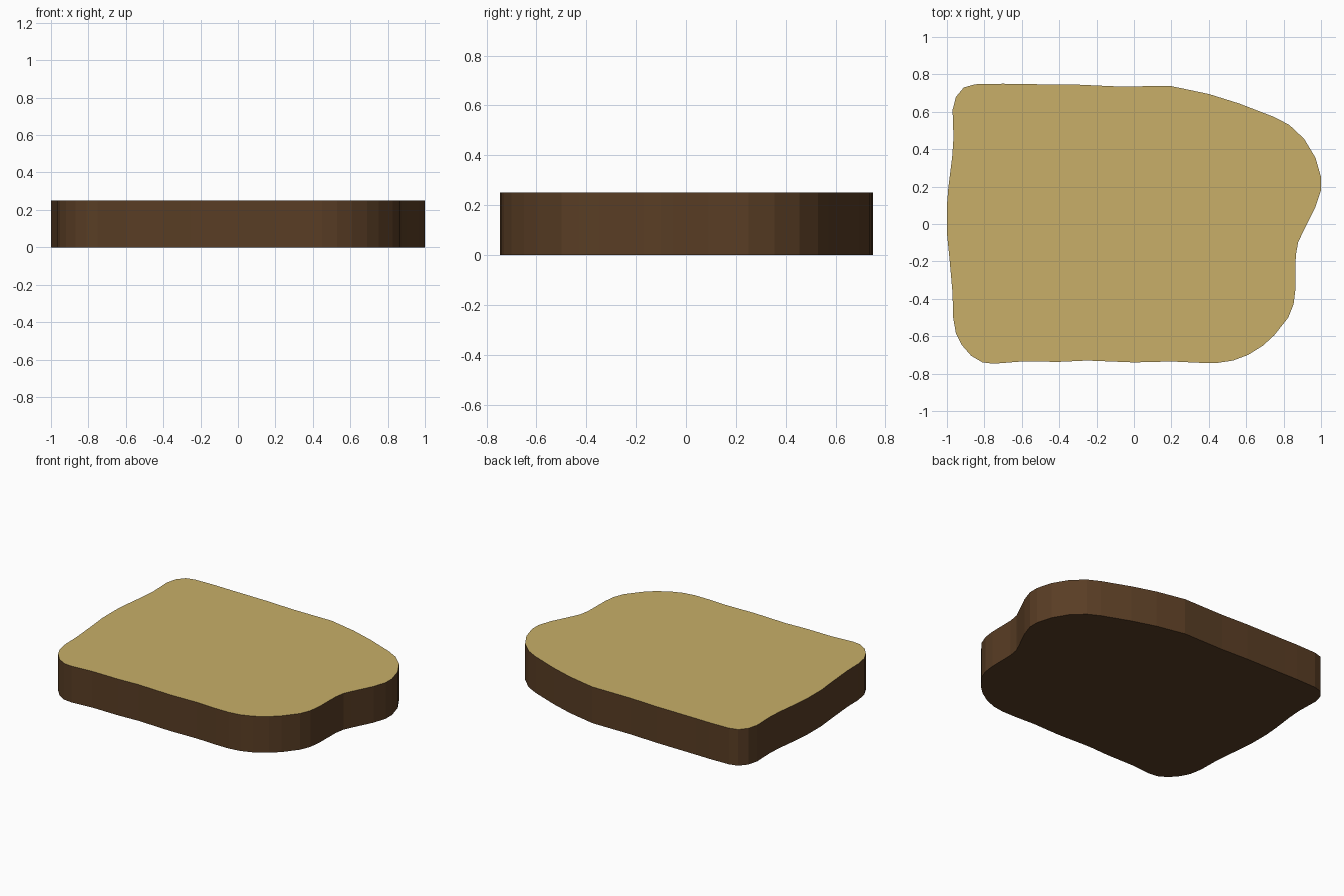
import bpy
import bmesh

HEIGHT = 0.25

# Slab outline, clockwise from the middle of the left edge
OUTLINE = [
    (-1.0, 0.1), (-0.992, 0.2), (-0.972, 0.36), (-0.965, 0.46), (-0.97, 0.61),
    (-0.952, 0.68), (-0.91, 0.73), (-0.85, 0.747), (-0.7, 0.75), (-0.6, 0.748),
    (-0.3, 0.745), (-0.1, 0.736), (0.2, 0.737), (0.4, 0.695), (0.56, 0.645),
    (0.75, 0.572), (0.83, 0.53), (0.91, 0.455), (0.97, 0.355), (1.0, 0.25),
    (1.0, 0.18), (0.97, 0.09), (0.9, -0.05), (0.877, -0.1), (0.865, -0.17),
    (0.863, -0.35), (0.853, -0.43), (0.825, -0.5), (0.75, -0.595), (0.69, -0.65),
    (0.61, -0.7), (0.53, -0.73), (0.45, -0.742), (0.35, -0.742), (0.2, -0.735),
    (0.0, -0.74), (-0.25, -0.73), (-0.4, -0.737), (-0.6, -0.735), (-0.75, -0.747),
    (-0.81, -0.74), (-0.87, -0.705), (-0.92, -0.648), (-0.952, -0.585),
    (-0.967, -0.5), (-0.97, -0.37), (-0.985, -0.2), (-1.0, -0.05),
]


def material(name, color):
    mat = bpy.data.materials.new(name)
    mat.diffuse_color = (*color, 1.0)
    return mat


# Extrude the outline into a slab; only the upper face gets the sand colour
bm = bmesh.new()
base = bm.faces.new([bm.verts.new((x, y, 0)) for x, y in OUTLINE])
extruded = bmesh.ops.extrude_face_region(bm, geom=[base], use_keep_orig=True)["geom"]
for item in extruded:
    if isinstance(item, bmesh.types.BMVert):
        item.co.z = HEIGHT
bmesh.ops.recalc_face_normals(bm, faces=bm.faces)
for face in bm.faces:
    face.material_index = 1 if face.normal.z > 0.9 else 0

mesh = bpy.data.meshes.new("ground_slab")
bm.to_mesh(mesh)
bm.free()
mesh.materials.append(material("earth_brown", (0.10, 0.047, 0.018)))
mesh.materials.append(material("sand_top", (0.58, 0.43, 0.14)))
slab = bpy.data.objects.new("ground_slab", mesh)
bpy.context.collection.objects.link(slab)
